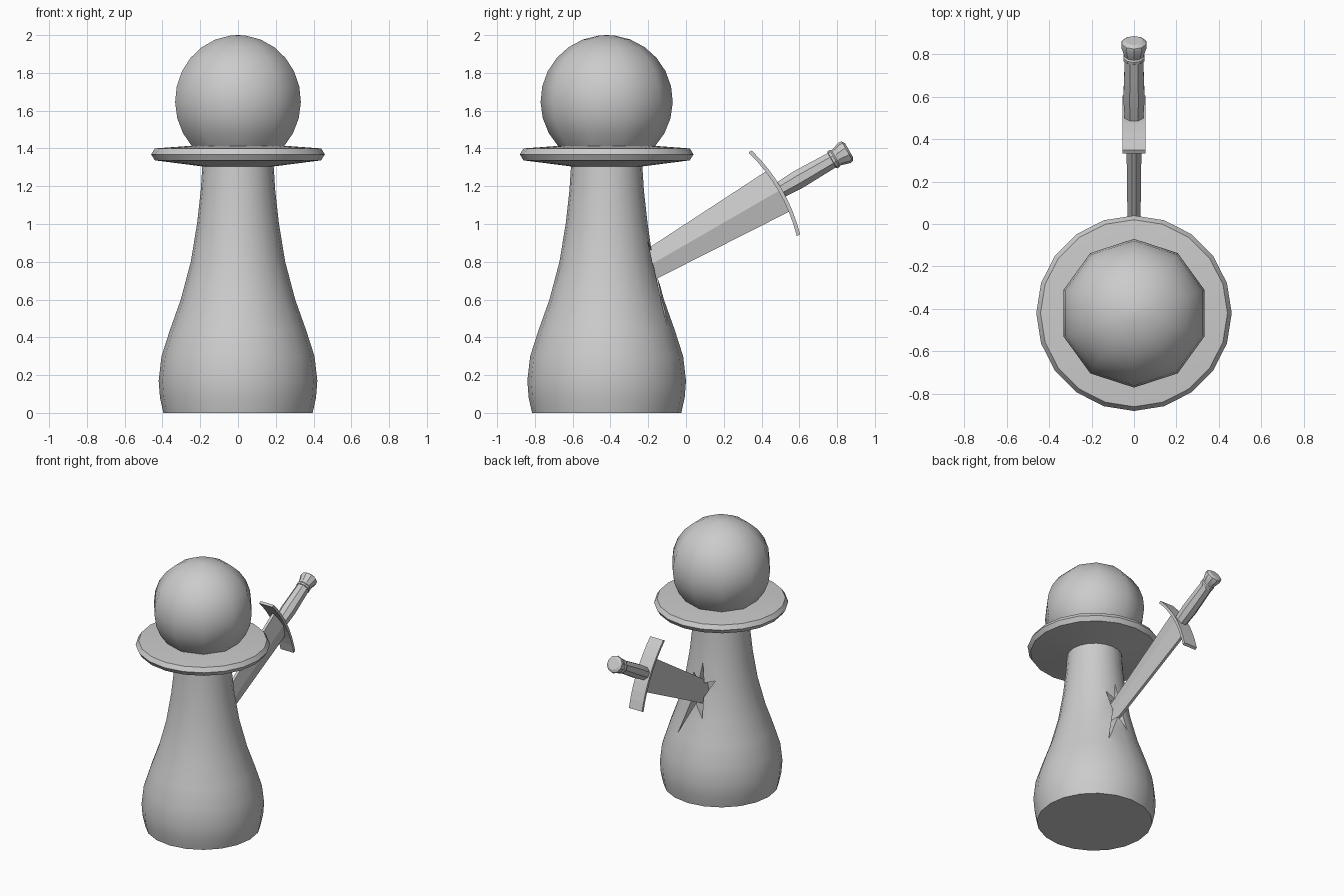
import bpy, bmesh
from math import sin, cos, pi, radians
from mathutils import Matrix, Vector

if "Cube" in bpy.data.objects:
    bpy.data.objects.remove(bpy.data.objects["Cube"])

PAWN = Matrix.Translation((0, -0.42, 0))
SWORD = Matrix.Translation((0, 0.49, 1.175)) @ Matrix.Rotation(radians(-60), 4, 'X')


def loft(name, rings, matrix, smooth=None):
    """Skin a stack of equal-length rings and cap both ends."""
    bm = bmesh.new()
    rows = [[bm.verts.new(matrix @ Vector(p)) for p in ring] for ring in rings]
    n = len(rows[0])
    for a, b in zip(rows, rows[1:]):
        for i in range(n):
            j = (i + 1) % n
            bm.faces.new((a[i], a[j], b[j], b[i]))
    bm.faces.new(rows[0][::-1])
    bm.faces.new(rows[-1])
    bmesh.ops.recalc_face_normals(bm, faces=bm.faces)
    mesh = bpy.data.meshes.new(name)
    bm.to_mesh(mesh)
    bm.free()
    obj = bpy.data.objects.new(name, mesh)
    bpy.context.collection.objects.link(obj)
    if smooth:
        shade(obj, smooth)
    return obj


def shade(obj, angle):
    bpy.ops.object.select_all(action='DESELECT')
    obj.select_set(True)
    bpy.context.view_layer.objects.active = obj
    bpy.ops.object.shade_smooth_by_angle(angle=radians(angle))


def lathe(name, profile, sides, matrix, smooth=None, start=pi / 2):
    rings = [[(r * cos(start + 2 * pi * i / sides), r * sin(start + 2 * pi * i / sides), z)
              for i in range(sides)] for r, z in profile]
    return loft(name, rings, matrix, smooth)


# pawn body
body = lathe("body", [(0.395, 0), (0.413, 0.08), (0.42, 0.17), (0.405, 0.30), (0.36, 0.44),
                      (0.303, 0.60), (0.25, 0.80), (0.217, 1.0), (0.197, 1.18), (0.188, 1.32)],
             20, PAWN)

# star-shaped crack around the stab wound
star = [(0.0, 1.02), (0.02, 0.87), (0.09, 0.92), (0.05, 0.76), (0.15, 0.44), (0.02, 0.70),
        (-0.05, 0.60), (-0.035, 0.75), (-0.11, 0.89), (-0.025, 0.86)]
crack = loft("crack_cutter", [[(x, 0.1, z) for x, z in star],
                              [(x * 0.9, -0.24, z * 0.9 + 0.078) for x, z in star]], Matrix())
crack.hide_render = True
cut = body.modifiers.new("crack", 'BOOLEAN')
cut.operation = 'DIFFERENCE'
cut.solver = 'EXACT'
cut.object = crack
bpy.context.view_layer.objects.active = body
bpy.ops.object.modifier_apply(modifier=cut.name)
bpy.data.objects.remove(crack)
shade(body, 35)

# collar disc
lathe("collar", [(0.17, 1.302), (0.19, 1.305), (0.44, 1.337), (0.46, 1.369),
                 (0.44, 1.40), (0.25, 1.414)], 20, PAWN, 25)

# round head, cut flat where it meets the collar
angles = [radians(a) for a in range(-43, 84, 14)]
lathe("head", [(0.35 * cos(a), 1.65 + 0.35 * sin(a)) for a in angles] + [(0.002, 2.0)],
      10, PAWN, 40)


# blade with a central ridge and blunt edges
def blade_ring(z, half_width, ridge):
    e = 0.01 if ridge > 0.01 else ridge
    return [(ridge, 0, z), (e, half_width, z), (-e, half_width, z),
            (-ridge, 0, z), (-e, -half_width, z), (e, -half_width, z)]


loft("blade", [blade_ring(-0.98, 0.004, 0.004), blade_ring(-0.86, 0.076, 0.027),
               blade_ring(0.01, 0.124, 0.037)], SWORD)

# curved cross guard
guard = []
for k in range(9):
    t = k / 4 - 1
    z = 0.01 - 0.036 * t * t
    guard.append([(sx * 0.055, 0.256 * t, z + dz)
                  for sx, dz in ((-1, -0.01), (1, -0.01), (1, 0.01), (-1, 0.01))])
loft("cross_guard", guard, SWORD)

# grip and pommel
lathe("grip", [(0.047, 0.01), (0.054, 0.12), (0.05, 0.24), (0.047, 0.335)], 8, SWORD, 30, pi / 8)
lathe("pommel", [(0.045, 0.325), (0.052, 0.328), (0.052, 0.342), (0.046, 0.35),
                 (0.063, 0.405), (0.06, 0.42), (0.042, 0.431)], 10, SWORD, 30)
